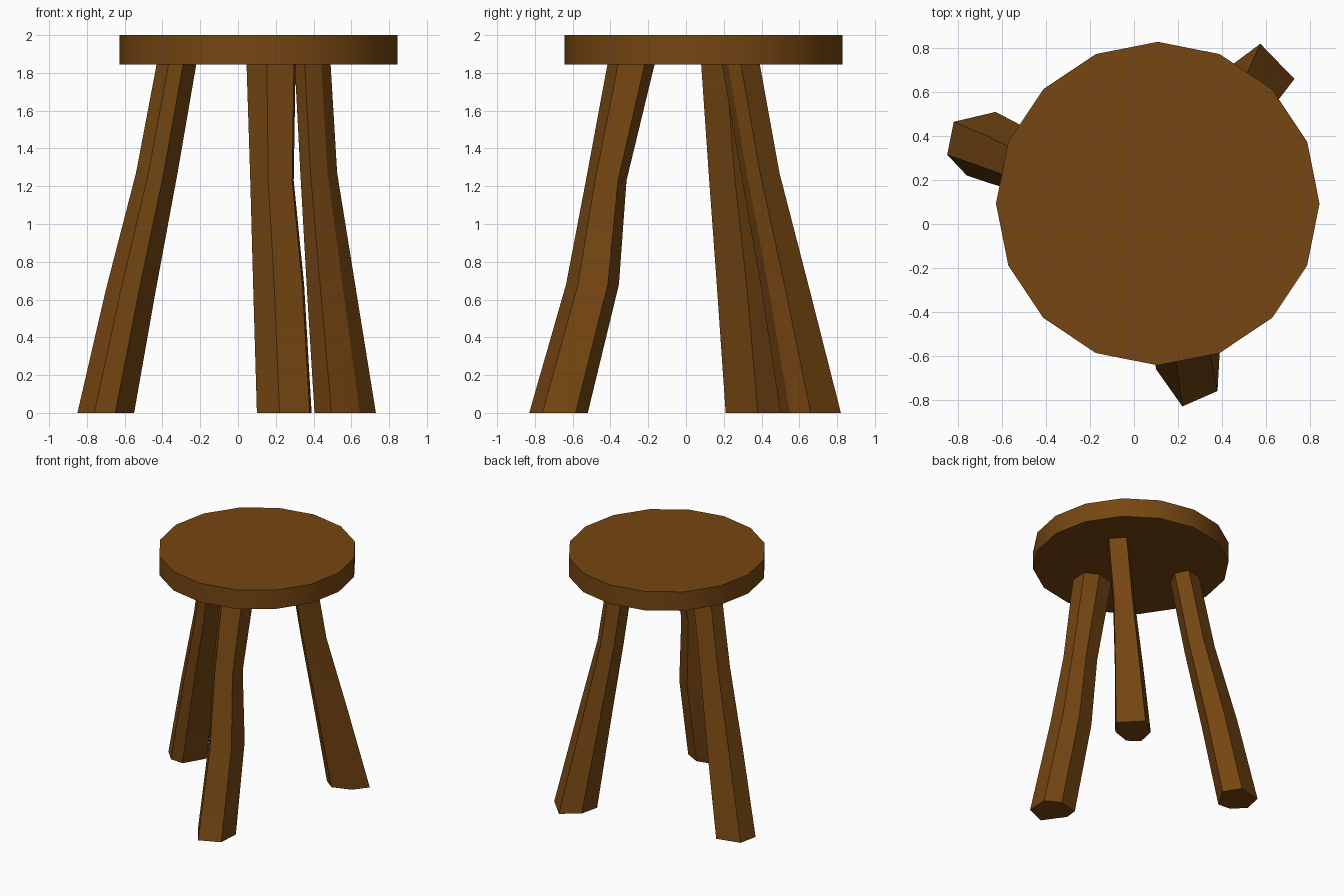
import bpy, bmesh
from math import radians

if "Cube" in bpy.data.objects:
    bpy.data.objects.remove(bpy.data.objects["Cube"])

wood = bpy.data.materials.new("wood")
wood.diffuse_color = (0.18, 0.062, 0.006, 1)
wood.use_nodes = True
wood.node_tree.nodes["Principled BSDF"].inputs["Base Color"].default_value = wood.diffuse_color


def finish(ob, angle):
    ob.data.materials.append(wood)
    bpy.ops.object.select_all(action='DESELECT')
    ob.select_set(True)
    bpy.context.view_layer.objects.active = ob
    bpy.ops.object.shade_smooth_by_angle(angle=radians(angle))


def leg(name, outline, rings):
    """Loft a hexagonal outline through boxes (z, x0, x1, y0, y1)."""
    xs, ys = zip(*outline)
    bm = bmesh.new()
    loops = []
    for z, x0, x1, y0, y1 in rings:
        loops.append([bm.verts.new((
            x0 + (x - min(xs)) / (max(xs) - min(xs)) * (x1 - x0),
            y0 + (y - min(ys)) / (max(ys) - min(ys)) * (y1 - y0), z))
            for x, y in outline])
    n = len(outline)
    for a, b in zip(loops, loops[1:]):
        for i in range(n):
            j = (i + 1) % n
            bm.faces.new((a[i], a[j], b[j], b[i]))
    bm.faces.new(loops[0])
    bm.faces.new(loops[-1])
    bmesh.ops.recalc_face_normals(bm, faces=bm.faces)
    me = bpy.data.meshes.new(name)
    bm.to_mesh(me)
    bm.free()
    ob = bpy.data.objects.new(name, me)
    bpy.context.collection.objects.link(ob)
    finish(ob, 30)


# Sixteen-sided round seat
bpy.ops.mesh.primitive_cylinder_add(vertices=16, radius=0.736, depth=0.155,
                                    location=(0.108, 0.093, 1.9225))
seat = bpy.context.object
seat.name = "seat"
finish(seat, 30)

# Splayed, hand-hewn legs
leg("left_leg",
    [(-.82, .465), (-.85, .315), (-.76, .22), (-.65, .21), (-.55, .38), (-.63, .51)],
    [(0, -.85, -.55, .21, .51), (.65, -.70, -.435, .165, .445),
     (1.27, -.54, -.32, .12, .36), (1.85, -.43, -.22, .08, .31)])
leg("back_right_leg",
    [(.575, .82), (.44, .72), (.405, .57), (.495, .50), (.645, .55), (.73, .66)],
    [(0, .405, .73, .50, .82), (.65, .365, .625, .40, .655),
     (1.27, .33, .525, .29, .495), (1.85, .30, .49, .19, .39)])
leg("front_leg",
    [(.22, -.83), (.38, -.76), (.39, -.585), (.27, -.52), (.11, -.56), (.10, -.66)],
    [(0, .10, .39, -.83, -.52), (.68, .08, .35, -.635, -.355),
     (1.23, .065, .295, -.53, -.315), (1.85, .045, .305, -.415, -.165)])
